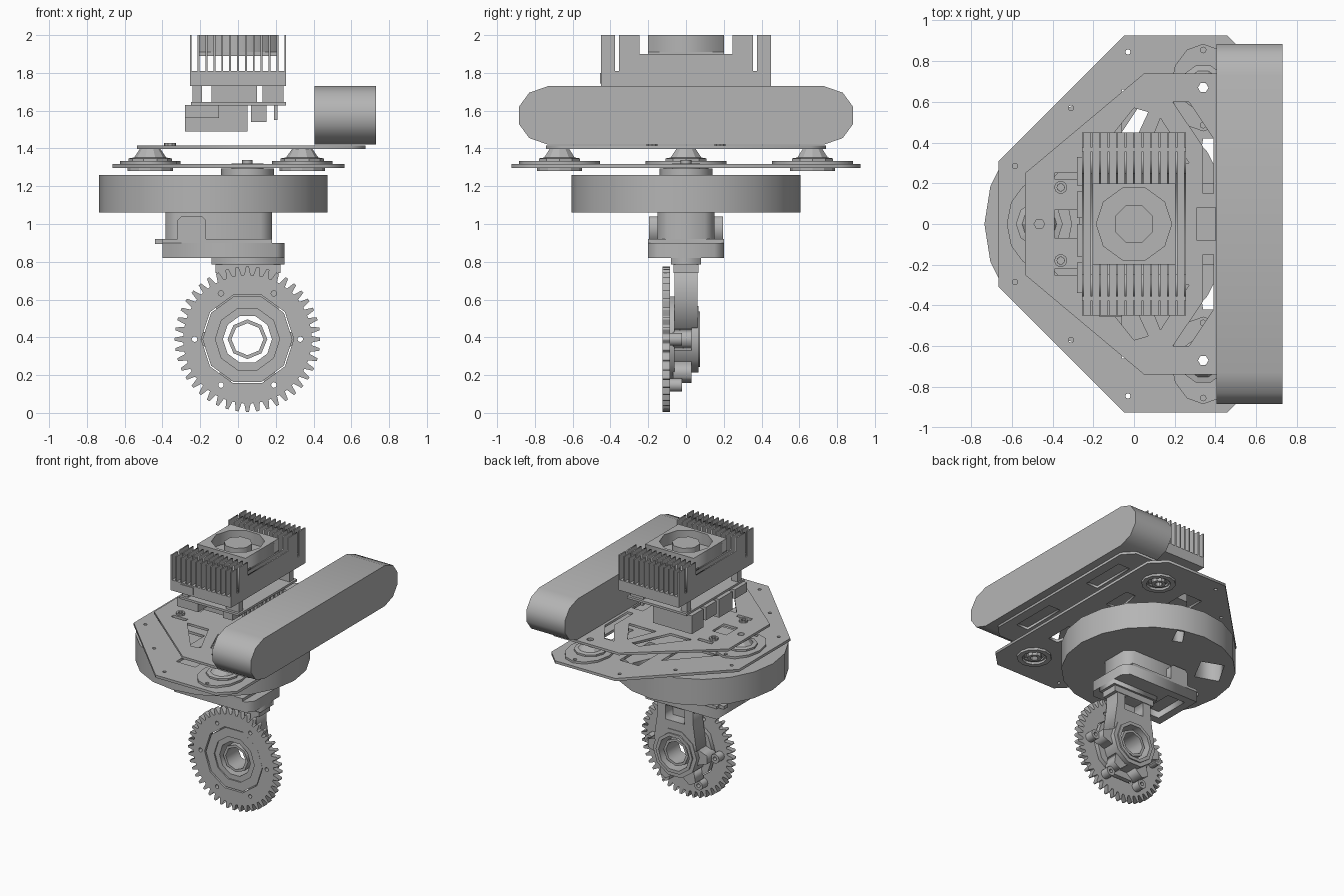
import bpy, bmesh, math
from mathutils import Matrix

if "Cube" in bpy.data.objects:
    bpy.data.objects.remove(bpy.data.objects["Cube"])

grey = bpy.data.materials.new("plain grey")
grey.use_nodes = True
grey.diffuse_color = (0.46, 0.46, 0.46, 1)
grey.node_tree.nodes["Principled BSDF"].inputs["Base Color"].default_value = (0.46, 0.46, 0.46, 1)

# Local profile plane to world: "z" = xy profile, "y" = xz profile, "x" = yz profile
AXES = {
    "z": Matrix.Identity(3),
    "y": Matrix(((1, 0, 0), (0, 0, -1), (0, 1, 0))),
    "x": Matrix(((0, 0, 1), (1, 0, 0), (0, 1, 0))),
}


def add(name, mesh):
    mesh.name = name
    mesh.materials.clear()
    mesh.materials.append(grey)
    ob = bpy.data.objects.new(name, mesh)
    bpy.context.collection.objects.link(ob)
    return ob


def box(name, x0, x1, y0, y1, z0, z1):
    bm = bmesh.new()
    bmesh.ops.create_cube(bm, size=1)
    for v in bm.verts:
        v.co = (x0 + (v.co.x + .5) * (x1 - x0), y0 + (v.co.y + .5) * (y1 - y0),
                z0 + (v.co.z + .5) * (z1 - z0))
    me = bpy.data.meshes.new(name)
    bm.to_mesh(me)
    bm.free()
    return add(name, me)


def ngon(cx, cy, r, n, ry=None, turn=0.0):
    ry = r if ry is None else ry
    return [(cx + r * math.cos(math.tau * i / n + turn),
             cy + ry * math.sin(math.tau * i / n + turn)) for i in range(n)]


def rect(x0, x1, y0, y1):
    return [(x0, y0), (x1, y0), (x1, y1), (x0, y1)]


def flip(pts):
    return [(x, -y) for x, y in pts]


def plate(name, outline, lo, hi, holes=(), axis="z"):
    """Extruded flat profile with holes, between lo and hi along the axis."""
    cu = bpy.data.curves.new(name, "CURVE")
    cu.dimensions, cu.fill_mode, cu.extrude = "2D", "BOTH", (hi - lo) / 2
    for loop in [outline, *holes]:
        sp = cu.splines.new("POLY")
        sp.points.add(len(loop) - 1)
        for p, (a, b) in zip(sp.points, loop):
            p.co = (a, b, 0, 1)
        sp.use_cyclic_u = True
    tmp = bpy.data.objects.new(name, cu)
    bpy.context.collection.objects.link(tmp)
    dg = bpy.context.evaluated_depsgraph_get()
    dg.update()
    me = bpy.data.meshes.new_from_object(tmp.evaluated_get(dg))
    bpy.data.objects.remove(tmp)
    mid = (lo + hi) / 2
    shift = {"x": (mid, 0, 0), "y": (0, mid, 0), "z": (0, 0, mid)}[axis]
    bm = bmesh.new()
    bm.from_mesh(me)
    bmesh.ops.remove_doubles(bm, verts=bm.verts, dist=1e-5)
    bmesh.ops.transform(bm, matrix=Matrix.Translation(shift) @ AXES[axis].to_4x4(), verts=bm.verts)
    bmesh.ops.recalc_face_normals(bm, faces=bm.faces)
    bm.to_mesh(me)
    bm.free()
    return add(name, me)


def lathe(name, profile, n, cx, cy):
    """Closed (radius, z) ring profile turned around a vertical axis."""
    bm = bmesh.new()
    rings = [[bm.verts.new((*p, z)) for p in ngon(cx, cy, r, n)] for r, z in profile]
    for a, b in zip(rings, rings[1:] + rings[:1]):
        for i in range(n):
            j = (i + 1) % n
            bm.faces.new((a[i], a[j], b[j], b[i]))
    bmesh.ops.recalc_face_normals(bm, faces=bm.faces)
    me = bpy.data.meshes.new(name)
    bm.to_mesh(me)
    bm.free()
    return add(name, me)


# Drive gear, turned towards the front
GX, GZ, TEETH = 0.05, 0.39, 44
teeth = []
for i in range(TEETH):
    for off, r in ((-.36, .34), (-.14, .385), (.14, .385), (.36, .34)):
        a = math.tau * (i + off) / TEETH - math.pi / 2
        teeth.append((GX + r * math.cos(a), GZ + r * math.sin(a)))
bolts = ngon(GX, GZ, .28, 6)
bolt_holes = [ngon(x, z, .015, 8) for x, z in bolts]
plate("drive_gear", teeth, -.125, -.085, bolt_holes + [ngon(GX, GZ, .245, 10)], "y")
for name, r, hole, lo, hi in (("gear_hub_disc", .238, .17, -.118, -.06),
                              ("bearing_outer_ring", .175, .13, -.108, .06),
                              ("bearing_inner_ring", .105, .085, -.1, .05),
                              ("knuckle_hub", .185, .15, -.07, .065),
                              ("knuckle_collar", .155, .13, .055, .075)):
    plate(name, ngon(GX, GZ, r, 10 if r > .11 else 8), lo, hi,
          [ngon(GX, GZ, hole, 10 if hole > .1 else 8)], "y")

# Knuckle arms with bolt bosses, and the upright
for i in (0, 3, 4, 5):
    a = math.tau * i / 6
    c, s = math.cos(a), math.sin(a)
    arm = [(GX + r * c - w * s, GZ + r * s + w * c)
           for r, w in ((.17, -.06), (.25, -.03), (.25, .03), (.17, .06))]
    plate("knuckle_arm", arm, -.07, .03, axis="y")
    plate("arm_boss", ngon(*bolts[i], .036, 10), -.085, -.02, [bolt_holes[i]], "y")
plate("knuckle_upright", [(-.1, .79), (.2, .79), (.2, .66), (.23, .45), (.18, .45), (.13, .55),
                          (-.03, .55), (-.08, .45), (-.13, .45), (-.1, .66)],
      -.06, .06, [rect(-.03, .13, .63, .74)], "y")
box("upright_back_web", -.05, .15, -.06, -.03, .6, .76)
box("upright_cap", -.12, .225, -.065, .065, .74, .79)
plate("upright_flange", rect(-.14, .245, -.08, .08), .785, .82,
      [ngon(x, y, .012, 8) for x in (-.11, .21) for y in (-.05, .05)])

# Steering gearbox
base = [(-.4, -.2), (.2, -.2), (.245, -.15), (.245, .15), (.2, .2), (-.4, .2)]
plate("gearbox_base", base, .82, .87, [rect(-.34, -.19, -.14, .14)])
plate("gearbox_base_top", base, .87, .9)
box("gearbox_rim", -.4, .18, -.2, .2, .895, .92)
for y in (-.16, .12):
    box("gearbox_ear", -.44, -.39, y, y + .05, .895, .92)
plate("gearbox_body", [(-.385, -.1), (-.33, -.15), (.12, -.15), (.18, -.1), (.18, .1), (.12, .15),
                       (-.33, .15), (-.385, .1)], .9, 1.07)
for y in (-.195, .145):
    plate("gearbox_side_bump", [(-.32, .9), (-.17, .9), (-.17, 1.02), (-.19, 1.04), (-.3, 1.04),
                                (-.32, 1.02)], y, y + .05, axis="y")

# Round drum with pockets
drum = ngon(-.13, 0, .605, 20)
slot = [(-.06, .45), (.02, .57), (.07, .55), (.01, .42)]
pocket = [(-.43, .14), (-.6, .2), (-.49, .39), (-.33, .33)]
plate("drum", drum, 1.06, 1.2, [slot, pocket])
plate("drum_lid", drum, 1.2, 1.26, [slot])

# Steering pivot
plate("pivot_flange", ngon(GX, 0, .14, 12), 1.26, 1.295)
plate("pivot_nut", ngon(GX, 0, .085, 6), 1.295, 1.32)
plate("pivot_pin", ngon(GX, 0, .028, 8), 1.32, 1.34)

# Shock mounts joining the two decks
mounts = [(-.465, 0), (.34, .67), (.34, -.67)]
bores = [ngon(x, y, .026, 6) for x, y in mounts]
for (x, y), bore in zip(mounts, bores):
    plate("mount_flange", ngon(x, y, .16, 12, .215), 1.315, 1.333,
          [bore, ngon(x, y + .185, .014, 8), ngon(x, y - .185, .014, 8)])
    lathe("mount_cone", [(.026, 1.28), (.05, 1.28), (.05, 1.31), (.115, 1.31), (.115, 1.347),
                         (.085, 1.352), (.055, 1.396), (.026, 1.396)], 10, x, y)
    lathe("mount_lower_ring", [(.085, 1.28), (.12, 1.28), (.12, 1.3), (.085, 1.3)], 12, x, y)


def mirrored(half):
    return half + flip(half)[::-1]


# Lower deck
half_holes = [
    [(-.42, .2), (-.14, .5), (-.14, .2)],
    [(-.06, .3), (-.06, .66), (.1, .66), (.1, .3)],
    [(.3, .2), (.42, .2), (.42, .42), (.34, .42)],
]
screws = [ngon(x, y, .013, 8) for x, y in ((-.03, .845), (-.31, .57), (-.585, .285))]
holes = half_holes + screws
mount_cuts = [ngon(x, y, .075, 10) for x, y in mounts]
plate("lower_deck", mirrored([(-.665, .31), (-.05, .925), (.46, .925), (.565, .82)]), 1.297, 1.317,
      holes + [flip(h) for h in holes] + mount_cuts)

# Upper deck with truss openings
half_holes = [
    [(-.24, .27), (.0, .57), (.07, .55), (-.06, .27)],
    [(.04, .3), (.13, .52), (.27, .3)],
    [(.19, .6), (.27, .6), (.39, .42), (.39, .15), (.34, .15), (.34, .38)],
    [(.5, .2), (.6, .2), (.6, .55), (.5, .55)],
    rect(-.39, -.27, .22, .25),
    ngon(-.36, .18, .018, 8),
]
plate("upper_deck", mirrored([(-.535, .25), (.05, .74), (.6, .74), (.675, .66)]), 1.397, 1.415,
      half_holes + [flip(h) for h in half_holes] + bores
      + [rect(.31, .4, -.08, .08), rect(-.39, -.27, -.07, .07)])
for y in (-.18, .18):
    lathe("deck_screw", [(.018, 1.415), (.032, 1.415), (.032, 1.43), (.018, 1.43)], 10, -.36, y)

# Long rounded sensor bar
bar = [(-.73, 1.42), (.73, 1.42), (.83, 1.455), (.885, 1.53), (.885, 1.62), (.83, 1.695),
       (.73, 1.73), (-.73, 1.73), (-.83, 1.695), (-.885, 1.62), (-.885, 1.53), (-.83, 1.455)]
plate("sensor_bar", bar, .405, .73, axis="x")

# Computer board, connectors and posts
box("circuit_board", -.25, .255, -.35, .35, 1.628, 1.645)
for y0, y1, z in ((-.34, -.19, 1.56), (-.16, .0, 1.49), (.03, .16, 1.53), (.19, .33, 1.49)):
    box("connector_block", -.28, .05 if z < 1.5 else -.1, y0, y1, z, 1.63)
box("side_connector", .07, .15, -.28, -.1, 1.54, 1.63)
for i in range(10):
    y = -.22 + i * .05
    box("header_pin", .19, .21, y, y + .02, 1.55, 1.63)
for x0, x1 in ((-.24, -.19), (.13, .24)):
    for y in (-.33, .28):
        box("board_post", x0, x1, y, y + .05, 1.64, 1.735)
box("processor_block", -.14, .1, -.14, .14, 1.64, 1.735)

# Finned heat sink
box("heat_sink_base", -.255, .255, -.45, .45, 1.73, 1.81)
box("heat_sink_front_plug", -.17, -.06, -.456, -.44, 1.745, 1.8)
step = [(-.355, 1.8), (.355, 1.8), (.355, 2), (.245, 2), (.245, 1.9), (-.245, 1.9), (-.245, 2), (-.355, 2)]
for i in range(13):
    x = -.255 + i * .0417
    plate("long_fin", step, x, x + .01, axis="x")
    for y in (-.45, .375):
        box("end_fin", x, x + .01, y, y + .075, 1.8, 2)

# Cooling fan
box("fan_floor", -.205, .205, -.2, .2, 1.89, 1.91)
plate("fan_shroud", rect(-.205, .205, -.2, .2), 1.9, 2, [ngon(0, 0, .185, 10)])
plate("fan_hub", ngon(0, 0, .1, 8, turn=math.pi / 8), 1.9, 1.99)
